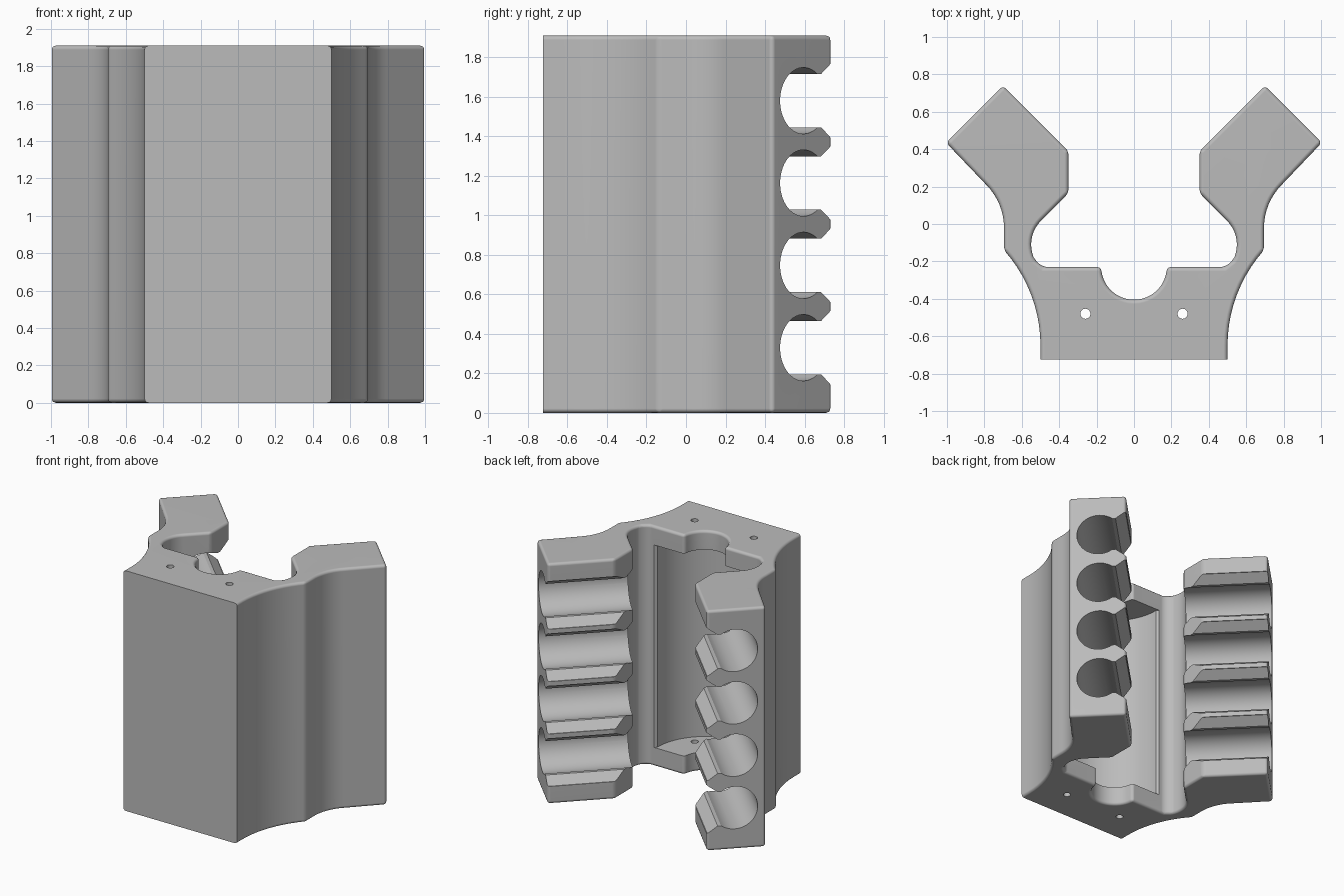
import bpy, bmesh, math
from mathutils import Matrix, Vector

HEIGHT = 1.91
FRONT = -0.725

cube = bpy.data.objects.get("Cube")
if cube:
    bpy.data.objects.remove(cube, do_unlink=True)

grey = bpy.data.materials.new("plain_grey")
grey.use_nodes = True
grey.diffuse_color = (0.5, 0.5, 0.5, 1)
grey.node_tree.nodes["Principled BSDF"].inputs["Base Color"].default_value = (0.5, 0.5, 0.5, 1)


def arc(cx, cy, r, start, end, n):
    angles = [math.radians(start + (end - start) * i / n) for i in range(n + 1)]
    return [(cx + r * math.cos(a), cy + r * math.sin(a)) for a in angles]


def prism(points, low, high, matrix=Matrix()):
    """Extrude a closed outline along local z and return the bmesh."""
    bm = bmesh.new()
    base = bm.faces.new([bm.verts.new((x, y, low)) for x, y in points])
    top = bmesh.ops.extrude_face_region(bm, geom=[base])["geom"]
    moved = [v for v in top if isinstance(v, bmesh.types.BMVert)]
    bmesh.ops.translate(bm, verts=moved, vec=(0, 0, high - low))
    bmesh.ops.transform(bm, matrix=matrix, verts=bm.verts)
    bmesh.ops.recalc_face_normals(bm, faces=bm.faces)
    return bm


def make_object(name, bm):
    mesh = bpy.data.meshes.new(name)
    bm.to_mesh(mesh)
    bm.free()
    mesh.materials.append(grey)
    obj = bpy.data.objects.new(name, mesh)
    bpy.context.collection.objects.link(obj)
    return obj


def cut(target, name, bm):
    cutter = make_object(name, bm)
    cutter.hide_render = True
    mod = target.modifiers.new(name, 'BOOLEAN')
    mod.operation = 'DIFFERENCE'
    mod.solver = 'EXACT'
    mod.object = cutter
    bpy.context.view_layer.objects.active = target
    bpy.ops.object.modifier_apply(modifier=mod.name)
    bpy.data.objects.remove(cutter, do_unlink=True)


# Body outline: flared side, angled arm, inner hollow and cable notch
half = [(0.5, FRONT)]
half += arc(1.264, -0.65, 0.764, 180, 138.1, 10)
half += arc(1.02, -0.02, 0.325, 180, 135, 8)
half += [(1.005, 0.435), (0.70, 0.74), (0.35, 0.39), (0.35, 0.165)]
half += arc(0.37, -0.11, 0.18, 45, -28, 10)
half += [(0.485, -0.23)]
half += arc(0, -0.23, 0.175, 0, -90, 12)
outline = half + [(-x, y) for x, y in reversed(half[:-1])]

# Round every outline edge except those of the flat front
bm = prism(outline, 0, HEIGHT)


def is_rounded(edge):
    a, b = (v.co for v in edge.verts)
    if a.y < FRONT + 0.001 and b.y < FRONT + 0.001:
        return False
    upright = abs(a.z - b.z) > 0.1
    return not upright or edge.calc_face_angle() > math.radians(25)


bmesh.ops.bevel(bm, geom=[e for e in bm.edges if is_rounded(e)], offset=0.022,
                offset_type='OFFSET', segments=3, profile=0.5, affect='EDGES')
body = make_object("holder_body", bm)

# Round pocket behind the front wall, with a flared mouth
pocket = arc(0, -0.25, 0.425, 180, 360, 40)
pocket += [(0.45, -0.22), (0.45, -0.1), (-0.45, -0.1), (-0.45, -0.22)]
cut(body, "pocket_cutter", prism(pocket, 0.15, HEIGHT - 0.15))

# Screw holes through lip and floor
for side in (-1, 1):
    hole = arc(side * 0.26, -0.48, 0.027, 0, 345, 23)
    cut(body, "screw_hole_cutter", prism(hole, -0.1, HEIGHT + 0.1))

# Snap-in bores along each arm: round channel, narrow throat, flared mouth
bore = arc(0, 0, 0.168, 53.5, 306.5, 36)
bore += [(0.125, -0.135), (0.2, -0.19), (0.3, -0.19),
         (0.3, 0.19), (0.2, 0.19), (0.125, 0.135)]
d = math.sqrt(0.5)
for side in (-1, 1):
    for i in range(4):
        frame = Matrix(((-d, 0, d, 0.84), (d, 0, d, 0.59),
                        (0, 1, 0, 0.33 + i * 0.4167), (0, 0, 0, 1)))
        mirror = Matrix.Diagonal((side, 1, 1, 1))
        cut(body, "bore_cutter", prism(bore, -0.75, 0.2, mirror @ frame))

# Smooth curved walls while keeping hard edges
bpy.ops.object.select_all(action='DESELECT')
body.select_set(True)
bpy.context.view_layer.objects.active = body
bpy.ops.object.shade_smooth_by_angle(angle=math.radians(32))
weighted = body.modifiers.new("even_normals", 'WEIGHTED_NORMAL')
weighted.keep_sharp = True
